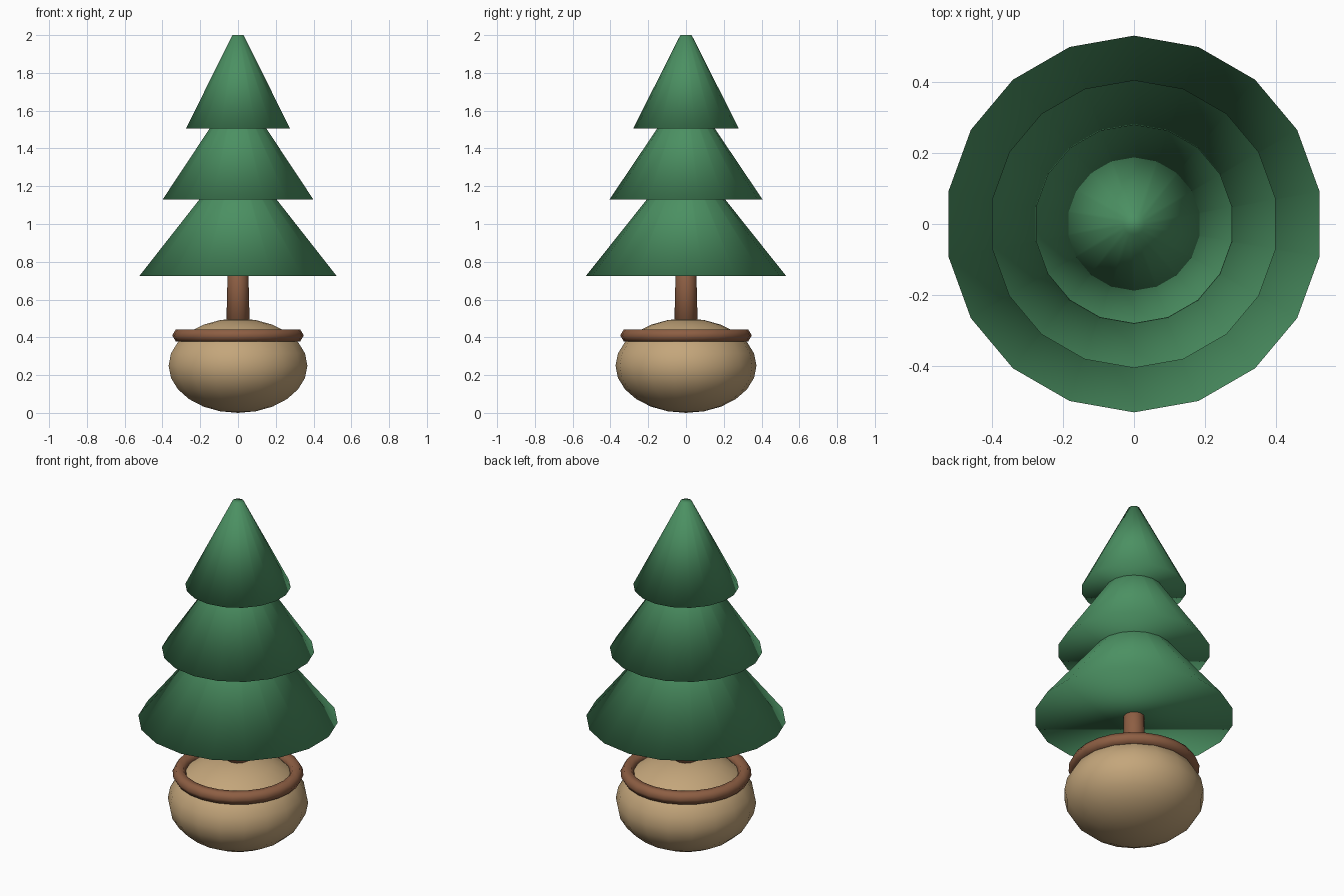
import bpy

if "Cube" in bpy.data.objects:
    bpy.data.objects.remove(bpy.data.objects["Cube"])


def material(name, rgb):
    m = bpy.data.materials.new(name)
    m.diffuse_color = (*rgb, 1.0)
    m.use_nodes = True
    m.node_tree.nodes["Principled BSDF"].inputs["Base Color"].default_value = m.diffuse_color
    return m


green = material("pine green", (0.070, 0.279, 0.122))
brown = material("bark brown", (0.266, 0.112, 0.056))
tan = material("tan", (0.552, 0.381, 0.198))


def finish(name, mat):
    """Name, colour and fully smooth the newest object."""
    ob = bpy.context.object
    ob.name = name
    ob.data.materials.append(mat)
    bpy.ops.object.transform_apply(location=True, rotation=True, scale=True)
    bpy.ops.object.shade_smooth()


def frustum(name, mat, sides, r_low, r_high, z_low, z_high):
    bpy.ops.mesh.primitive_cone_add(
        vertices=sides, radius1=r_low, radius2=r_high, depth=z_high - z_low,
        end_fill_type='NGON', location=(0, 0, (z_low + z_high) / 2))
    finish(name, mat)


# Foliage tiers, lowest first
for i, (r, r_top, z0, z1) in enumerate([(0.53, 0.04, 0.725, 1.34),
                                        (0.405, 0.035, 1.13, 1.68),
                                        (0.28, 0.03, 1.505, 2.0)], 1):
    frustum(f"foliage_tier_{i}", green, 18, r, r_top, z0, z1)

# Trunk
frustum("trunk", brown, 12, 0.0635, 0.051, 0.40, 0.90)

# Rounded pot
bpy.ops.mesh.primitive_uv_sphere_add(segments=18, ring_count=12, radius=1,
                                     location=(0, 0, 0.25))
bpy.context.object.scale = (0.373, 0.373, 0.25)
finish("pot", tan)

# Pot rim
bpy.ops.mesh.primitive_torus_add(major_segments=24, minor_segments=6,
                                 major_radius=0.311, minor_radius=0.037,
                                 location=(0, 0, 0.41))
finish("pot_rim", brown)
